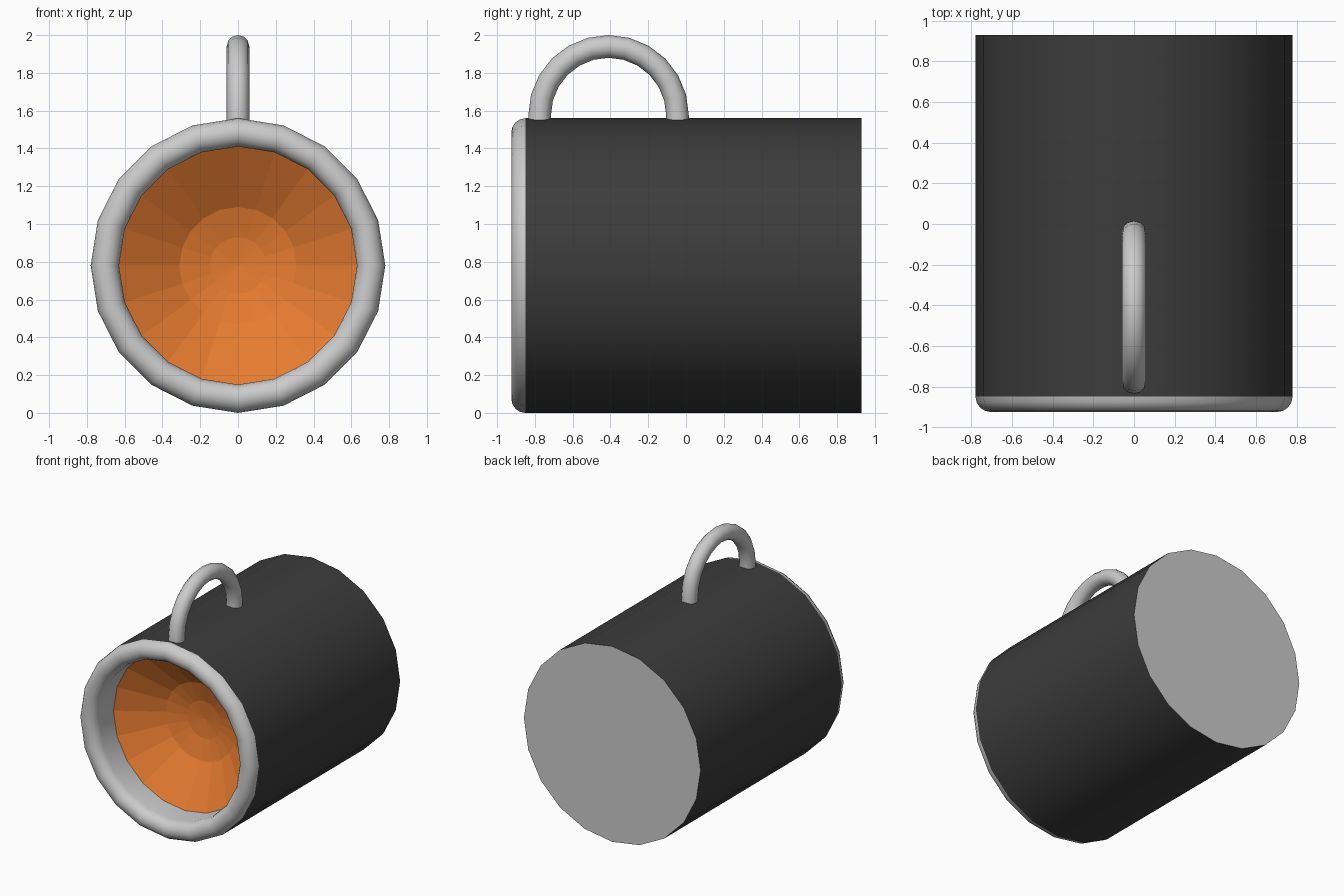
import bpy, bmesh
from math import sin, cos, pi, radians

if "Cube" in bpy.data.objects:
    bpy.data.objects.remove(bpy.data.objects["Cube"])

SIDES = 20
R, CZ = 0.78, 0.78          # body radius and axis height
FRONT, BACK = -0.85, 0.93   # body extent along y


def material(name, rgb):
    m = bpy.data.materials.new(name)
    m.diffuse_color = (*rgb, 1)
    m.use_nodes = True
    m.node_tree.nodes["Principled BSDF"].inputs["Base Color"].default_value = m.diffuse_color
    return m


def lathe(name, profile, mat=None, smooth=True):
    """Revolve (radius, y) points about the y axis of the body; radius 0 closes to a pole."""
    bm = bmesh.new()
    rings = []
    for r, y in profile:
        n = SIDES if r > 0 else 1
        rings.append([bm.verts.new((r * sin(2 * pi * i / SIDES), y,
                                    CZ + r * cos(2 * pi * i / SIDES))) for i in range(n)])
    for a, b in zip(rings, rings[1:]):
        for i in range(SIDES):
            j = (i + 1) % SIDES
            quad = [a[i % len(a)], a[j % len(a)], b[j % len(b)], b[i % len(b)]]
            bm.faces.new(list(dict.fromkeys(quad)))
    return finish(name, bm, mat, smooth)


def finish(name, bm, mat=None, smooth=True):
    me = bpy.data.meshes.new(name)
    bm.to_mesh(me)
    bm.free()
    ob = bpy.data.objects.new(name, me)
    bpy.context.collection.objects.link(ob)
    if mat:
        me.materials.append(mat)
    if smooth:
        bpy.ops.object.select_all(action='DESELECT')
        ob.select_set(True)
        bpy.context.view_layer.objects.active = ob
        bpy.ops.object.shade_smooth_by_angle(angle=radians(35))
    return ob


dark = material("dark_casing", (0.045, 0.045, 0.045))
orange = material("orange_reflector", (0.8, 0.2, 0.03))

# Casing tube and plain back plate
lathe("casing", [(R, BACK), (R, FRONT)], dark)
lathe("back_plate", [(0, BACK), (R, BACK)])

# Rounded front rim running into the recess wall
ROUND = 0.075
rim = [(R - ROUND + ROUND * cos(pi * k / 8), FRONT - ROUND * sin(pi * k / 8)) for k in range(9)]
lathe("front_rim", rim + [(0.63, -0.67)])

# Concave faceted reflector
lathe("reflector", [(0.63, -0.67), (0.31, -0.47), (0.15, -0.425), (0, -0.41)], orange, smooth=False)

# Carrying handle: round bar swept along a half circle with short legs
HY, HZ, HR, BAR = -0.41, 1.575, 0.365, 0.06
path = [(HY - HR, 1.5, 0)]
path += [(HY - HR * cos(t), HZ + HR * sin(t), t) for t in (pi * k / 12 for k in range(13))]
path += [(HY + HR, 1.5, pi)]
bm = bmesh.new()
rings = []
for y, z, t in path:
    ring = []
    for k in range(12):
        a = 2 * pi * k / 12
        d = BAR * cos(a)
        ring.append(bm.verts.new((BAR * sin(a), y - d * cos(t), z + d * sin(t))))
    rings.append(ring)
for a, b in zip(rings, rings[1:]):
    for k in range(12):
        j = (k + 1) % 12
        bm.faces.new((a[k], a[j], b[j], b[k]))
bm.faces.new(rings[0])
bm.faces.new(rings[-1])
bmesh.ops.recalc_face_normals(bm, faces=bm.faces)
finish("handle", bm)
